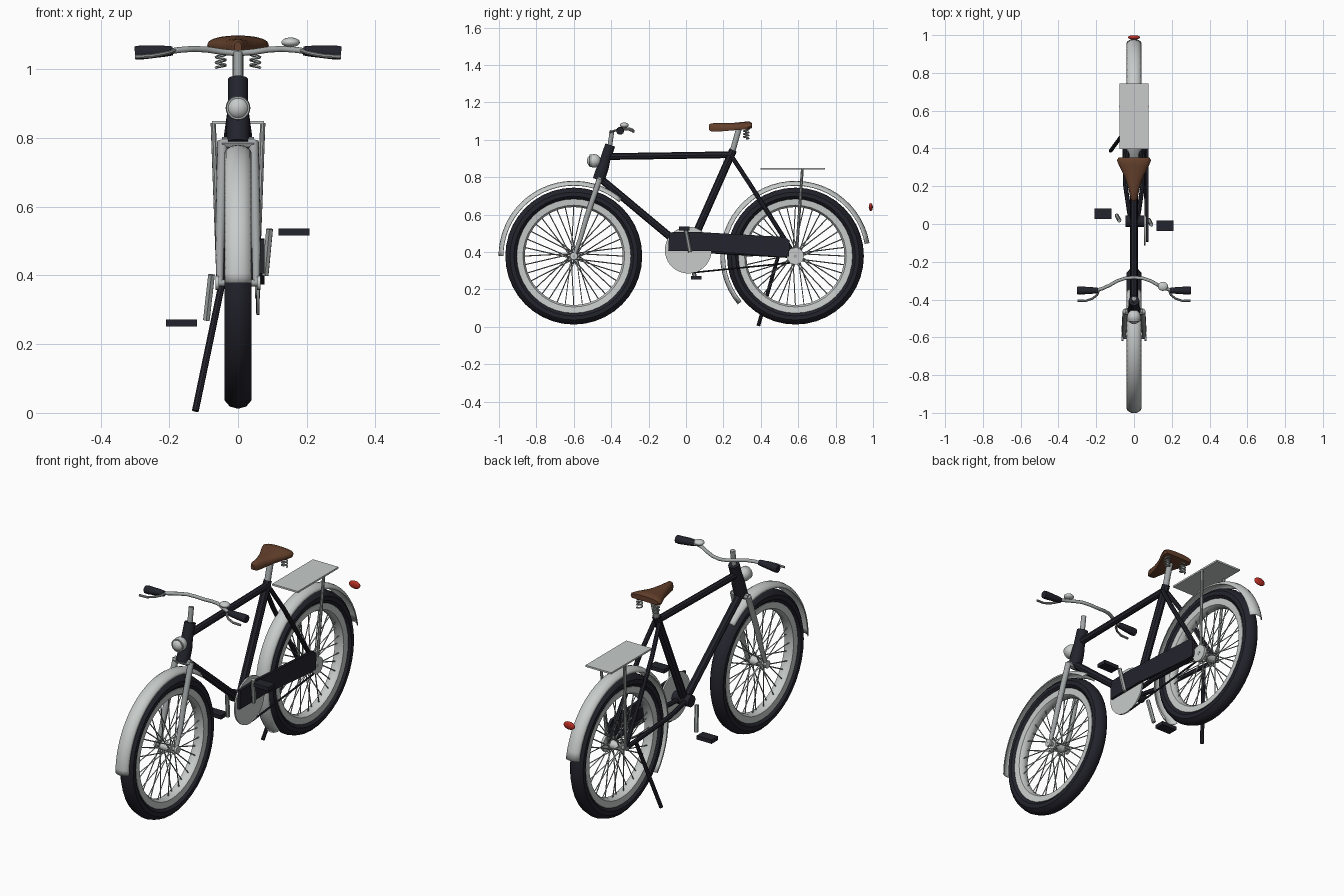
import bpy, bmesh, math
from math import sin, cos, pi, radians
from mathutils import Vector

if "Cube" in bpy.data.objects:
    bpy.data.objects.remove(bpy.data.objects["Cube"])


def material(name, rgb):
    m = bpy.data.materials.new(name)
    m.diffuse_color = (*rgb, 1)
    m.use_nodes = True
    m.node_tree.nodes["Principled BSDF"].inputs["Base Color"].default_value = m.diffuse_color
    return m


DARK = material("dark paint", (0.017, 0.017, 0.026))
LIGHT = material("light metal", (0.57, 0.60, 0.59))
CHROME = material("grey metal", (0.36, 0.38, 0.38))
BROWN = material("brown leather", (0.125, 0.05, 0.024))
RED = material("red lens", (0.5, 0.03, 0.02))
FRONT, REAR, AXLE, BB = -0.6, 0.585, 0.378, 0.41


def smooth(ob, angle=40):
    bpy.ops.object.select_all(action='DESELECT')
    ob.select_set(True)
    bpy.context.view_layer.objects.active = ob
    bpy.ops.object.shade_smooth_by_angle(angle=radians(angle))
    return ob


def finish(name, bm, mat):
    bmesh.ops.recalc_face_normals(bm, faces=bm.faces)
    me = bpy.data.meshes.new(name)
    bm.to_mesh(me)
    bm.free()
    me.materials.append(mat)
    ob = bpy.data.objects.new(name, me)
    bpy.context.collection.objects.link(ob)
    return smooth(ob)


def tubes(name, paths, r, mat, res=2, radii=None):
    """Round tubes along one or more polylines."""
    cu = bpy.data.curves.new(name, 'CURVE')
    cu.dimensions = '3D'
    cu.bevel_depth, cu.bevel_resolution, cu.use_fill_caps = r, res, True
    for pts in paths:
        sp = cu.splines.new('POLY')
        sp.points.add(len(pts) - 1)
        for i, p in enumerate(pts):
            sp.points[i].co = (*p, 1)
            if radii:
                sp.points[i].radius = radii[i]
    cu.materials.append(mat)
    ob = bpy.data.objects.new(name, cu)
    bpy.context.collection.objects.link(ob)
    bpy.ops.object.select_all(action='DESELECT')
    ob.select_set(True)
    bpy.context.view_layer.objects.active = ob
    bpy.ops.object.convert(target='MESH')
    return smooth(bpy.context.view_layer.objects.active)


def both(pts):
    """A path and its mirror image in x."""
    return [[(s * x, y, z) for x, y, z in pts] for s in (-1, 1)]


def sweep(name, profile, y, z, mat, a0=0, a1=360, n=40, closed=True):
    """Turn an (x, radius) profile around an axle along x."""
    bm = bmesh.new()
    full = a1 - a0 == 360
    rings = []
    for i in range(n if full else n + 1):
        a = radians(a0 + (a1 - a0) * i / n)
        rings.append([bm.verts.new((x, y + r * cos(a), z + r * sin(a))) for x, r in profile])
    k = len(profile)
    for i in range(n):
        p, q = rings[i], rings[(i + 1) % len(rings)]
        for j in range(k if closed else k - 1):
            bm.faces.new((p[j], p[(j + 1) % k], q[(j + 1) % k], q[j]))
    return finish(name, bm, mat)


def disc(name, x0, x1, r, y, z, mat, n=28):
    return sweep(name, [(x0, 0.001), (x0, r), (x1, r), (x1, 0.001)], y, z, mat, n=n)


def box(name, c, size, mat):
    bm = bmesh.new()
    bmesh.ops.create_cube(bm, size=1)
    for v in bm.verts:
        v.co = Vector(c) + Vector(a * b for a, b in zip(v.co, size))
    return finish(name, bm, mat)


def ball(name, c, size, mat):
    bm = bmesh.new()
    bmesh.ops.create_uvsphere(bm, u_segments=20, v_segments=12, radius=1)
    for v in bm.verts:
        v.co = Vector(c) + Vector(a * b for a, b in zip(v.co, size))
    return finish(name, bm, mat)


# wheels: tyre, rim, crossed spokes, hub
for side, y in (("front", FRONT), ("rear", REAR)):
    tyre = [(0.041 * cos(pi * (i + .5) / 5), 0.331 + 0.035 * sin(pi * (i + .5) / 5)) for i in range(10)]
    sweep(side + " tyre", tyre, y, AXLE, DARK)
    sweep(side + " rim", [(-.03, .305), (.03, .305), (.027, .272), (.012, .262),
                          (-.012, .262), (-.027, .272)], y, AXLE, LIGHT)
    spokes = []
    for i in range(36):
        a, s = 2 * pi * i / 36, 1 if i % 2 else -1
        b = a + (0.7 if i % 4 < 2 else -0.7)
        spokes.append([(s * .03, y + .02 * cos(b), AXLE + .02 * sin(b)),
                       (s * .006, y + .268 * cos(a), AXLE + .268 * sin(a))])
    tubes(side + " spokes", spokes, 0.003, CHROME, 0)
    disc(side + " hub", -.034, .034, .022, y, AXLE, LIGHT)
    disc(side + " axle", -.065, .065, .010, y, AXLE, CHROME, 12)
disc("rear hub cover", .05, .064, .045, REAR, AXLE, LIGHT)
for s in (-1, 1):
    disc("front axle nut", s * .055, s * .066, .02, FRONT, AXLE, LIGHT, 16)

# mudguards
guard = [(-.038, .377), (-.033, .387), (-.018, .397), (0, .4), (.018, .397), (.033, .387), (.038, .377)]
for name, y, a0, a1 in (("front mudguard", FRONT, 50, 180), ("rear mudguard", REAR, 10, 220)):
    ob = sweep(name, guard, y, AXLE, LIGHT, a0, a1, 32, False)
    m = ob.modifiers.new("thickness", 'SOLIDIFY')
    m.thickness, m.offset = 0.004, 0

# frame
tubes("head tube", [[(0, -.405, .972), (0, -.43, .90), (0, -.445, .85), (0, -.468, .785)]], 0.03, DARK, 3,
      [.95, .95, 1.12, 1.12])
tubes("top tube", [[(0, -.42, .91), (0, .25, .92)]], 0.018, DARK)
tubes("down tube", [[(0, -.455, .79), (0, 0.0, BB)]], 0.02, DARK)
tubes("seat tube", [[(0, .252, .945), (0, .015, BB)]], 0.021, DARK)
tubes("seat stays", both([(.015, .245, .91), (.035, .34, .765), (.052, REAR, AXLE)]), 0.012, DARK)
tubes("chain stays", both([(.02, .03, BB), (.045, .2, .40), (.052, REAR, AXLE)]), 0.012, DARK)
disc("bottom bracket", -.045, .06, .03, .015, BB, DARK)

# fork
tubes("fork legs", both([(.045, -.462, .79), (.05, -.53, .59), (.053, -.565, .47), (.053, FRONT, AXLE)]),
      0.014, CHROME, 3, [1.1, 1.05, .9, .7])
tubes("fork crown", [[(-.047, -.465, .785), (.047, -.465, .785)]], 0.017, CHROME)

# headlamp and rear lamp
ball("headlamp", (0, -.492, .887), (.036, .038, .036), LIGHT)
bm = bmesh.new()
bmesh.ops.create_cone(bm, cap_ends=True, segments=24, radius1=.034, radius2=.034, depth=.014)
for v in bm.verts:
    v.co = (v.co.x, -.508 + v.co.z, .887 + v.co.y)
finish("headlamp ring", bm, CHROME)
ball("rear lamp", (0, .988, .64), (.033, .011, .021), RED)

# handlebar, stem, grips, levers, bell
tubes("stem", [[(0, -.41, .95), (0, -.395, 1.05)]], 0.013, CHROME, 3)
half = [(.21, -.352, 1.05), (.17, -.343, 1.056), (.13, -.325, 1.059), (.09, -.302, 1.057), (.045, -.287, 1.05)]
bar = half + [(0, -.283, 1.046)] + [(-x, y, z) for x, y, z in reversed(half)]
tubes("handlebar", [bar], 0.009, CHROME, 3)
tubes("grips", both([(.19, -.352, 1.053), (.215, -.352, 1.052), (.285, -.352, 1.048), (.30, -.352, 1.047)]),
      0.02, DARK, 3, [.7, .85, 1.08, 1.0])
tubes("brake levers", both([(.185, -.35, 1.055), (.195, -.375, 1.05), (.22, -.395, 1.044),
                            (.255, -.407, 1.038), (.30, -.406, 1.036)]), 0.006, CHROME)
ball("bell", (.153, -.33, 1.078), (.027, .024, .014), LIGHT)
tubes("bell mount", [[(.153, -.335, 1.055), (.153, -.33, 1.075)]], 0.009, CHROME)

# saddle: domed sections lofted from nose to back
bm = bmesh.new()
rings = []
for y, w, top, low in ((.122, .010, 1.08, 1.052), (.135, .019, 1.088, 1.045), (.19, .03, 1.089, 1.045),
                       (.25, .05, 1.09, 1.05), (.31, .08, 1.096, 1.055), (.338, .09, 1.098, 1.057),
                       (.352, .082, 1.09, 1.062)):
    arc = [pi * i / 10 for i in range(11)]
    sec = [(w * cos(a), low + .012 + (top - low - .012) * sin(a) ** .8) for a in arc]
    sec += [(-w * .92, low), (w * .92, low)]
    rings.append([bm.verts.new((x, y, z)) for x, z in sec])
for p, q in zip(rings, rings[1:]):
    for j in range(len(p)):
        k = (j + 1) % len(p)
        bm.faces.new((p[j], p[k], q[k], q[j]))
bm.faces.new(rings[0])
bm.faces.new(rings[-1])
finish("saddle", bm, BROWN)
tubes("seat post", [[(0, .245, .925), (0, .283, 1.06)]], 0.016, CHROME, 3)
coil = [(.05 + .014 * cos(t * .7), .322 + .014 * sin(t * .7), 1.004 + .055 * t / 32) for t in range(33)]
tubes("saddle springs", both(coil), 0.004, CHROME, 1)

# luggage rack
box("rack plate", (0, .57, .845), (.152, .345, .009), LIGHT)
tubes("rack stays", both([(.072, .622, .843), (.055, .59, AXLE)]), 0.008, CHROME)

# drive: chainwheel, chain, chain case
disc("chainwheel", .054, .062, .125, .012, BB, LIGHT, 36)
tubes("chain", [[(.058, .04, .29), (.058, .56, .342)]], 0.005, DARK, 1)
bm = bmesh.new()
side = [bm.verts.new((.063, y, z)) for y, z in
        ((-.095, .405), (-.09, .505), (.04, .508), (.53, .48), (.555, .46), (.55, .375), (.50, .373), (.12, .405))]
face = bm.faces.new(side)
out = bmesh.ops.extrude_face_region(bm, geom=[face])
for v in out["geom"]:
    if isinstance(v, bmesh.types.BMVert):
        v.co.x += .014
finish("chain case", bm, DARK)

# cranks and pedals
tubes("right crank", [[(.079, .022, .40), (.092, -.004, .535)]], 0.011, CHROME, 1)
tubes("left crank", [[(-.077, .018, .402), (-.092, .046, .27)]], 0.011, CHROME, 1)
box("right pedal", (.163, -.01, .526), (.09, .055, .02), DARK)
box("left pedal", (-.165, .055, .262), (.09, .055, .02), DARK)

# kickstand
tubes("kickstand", [[(-.045, .495, .385), (-.124, .387, .006)]], 0.010, DARK)
